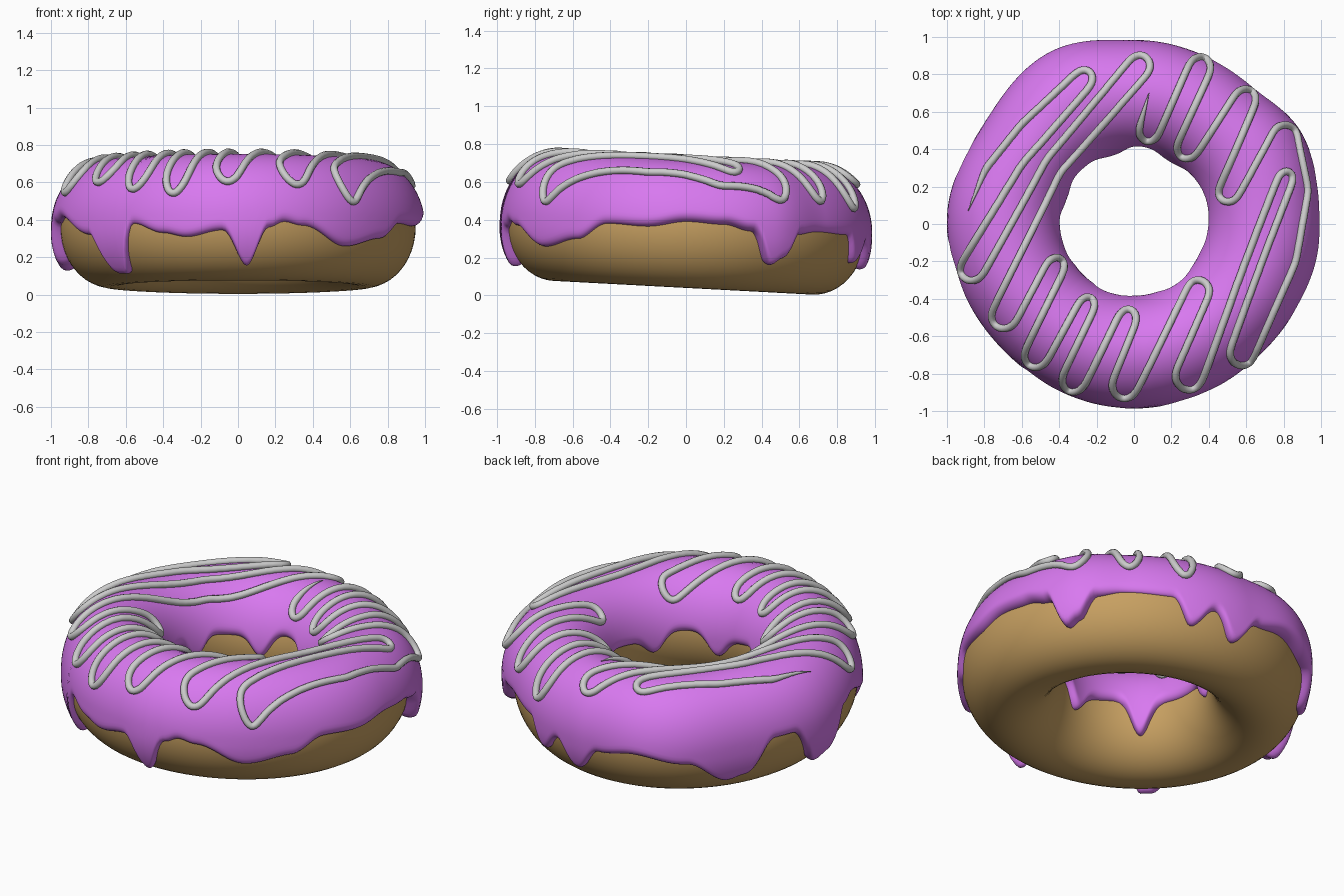
import bpy, bmesh, math
from mathutils import Vector, Matrix
from mathutils.bvhtree import BVHTree

if "Cube" in bpy.data.objects:
    bpy.data.objects.remove(bpy.data.objects["Cube"])

R, A, B, ZC = 0.685, 0.265, 0.32, 0.36     # ring radius, tube half width / height, centre height
SLOPE = 0.053                              # the whole ring leans slightly backwards
TILT = (Matrix.Translation((0, 0, ZC)) @ Matrix.Rotation(-SLOPE, 4, 'X')
        @ Matrix.Translation((0, 0, -ZC)))


def material(name, rgb):
    m = bpy.data.materials.new(name)
    m.diffuse_color = (*rgb, 1)
    m.use_nodes = True
    m.node_tree.nodes["Principled BSDF"].inputs["Base Color"].default_value = m.diffuse_color
    return m


def table(keys, a):
    """Smooth periodic lookup over (degrees, value) pairs."""
    a %= 360
    k = [(keys[-1][0] - 360, keys[-1][1])] + keys + [(keys[0][0] + 360, keys[0][1])]
    for (a0, v0), (a1, v1) in zip(k, k[1:]):
        if a0 <= a <= a1:
            f = (a - a0) / (a1 - a0)
            return v0 + (v1 - v0) * (0.5 - 0.5 * math.cos(math.pi * f))


def tube_point(az, t, off=0.0):
    n = Vector((math.cos(t) / A, math.sin(t) / B)).normalized()
    r = R + A * math.cos(t) + off * n.x
    return Vector((r * math.cos(az), r * math.sin(az), ZC + B * math.sin(t) + off * n.y))


def grid_object(name, rows, wrap, mat):
    """Skin a closed loop of cross-sections."""
    bm = bmesh.new()
    vs = [[bm.verts.new(TILT @ p) for p in row] for row in rows]
    n, m = len(vs), len(vs[0])
    for i in range(n):
        for j in range(m if wrap else m - 1):
            a, b = vs[i], vs[(i + 1) % n]
            k = (j + 1) % m
            bm.faces.new((a[j], b[j], b[k], a[k])).smooth = True
    me = bpy.data.meshes.new(name)
    bm.to_mesh(me)
    bm.free()
    me.materials.append(mat)
    ob = bpy.data.objects.new(name, me)
    bpy.context.collection.objects.link(ob)
    return ob


# Dough ring
rows = [[tube_point(2 * math.pi * i / 128, 2 * math.pi * j / 48) for j in range(48)]
        for i in range(128)]
grid_object("dough", rows, True, material("dough_brown", (0.57, 0.35, 0.12)))

# Icing: height of the outer drip edge, and outer radius, by compass angle
edge = [(0, .39), (12, .375), (21, .34), (28, .17), (32, .20), (38, .32), (46, .335), (63, .32),
        (70, .17), (78, .28), (86, .14), (95, .28), (108, .31), (125, .27), (139, .14), (145, .16),
        (156, .36), (163, .36), (173, .14), (178, .17), (187, .38), (194, .41), (214, .32),
        (223, .13), (227, .13), (234, .38), (245, .33), (253, .31), (265, .345), (273, .17),
        (280, .36), (285, .39), (291, .37), (308, .26), (323, .30), (334, .38), (348, .365)]
outer = [(0, 1.0), (28, 1.02), (50, .97), (90, .985), (114, 1.025), (148, .965),
         (178, 1.0), (225, .97), (270, .985), (315, .97)]
inner_drips = [(60, .10), (107, .13), (160, .13), (225, .2), (280, .11), (330, .09)]


def inner_edge(d):
    z = 0.42 + 0.015 * math.sin(math.radians(5 * d))
    for c, h in inner_drips:
        x = (d - c + 180) % 360 - 180
        z -= h * math.exp(-(x / 10) ** 2)
    return z


def icing_row(az):
    d = math.degrees(az)
    lean = SLOPE * math.sin(az)
    t0 = math.asin(max(-.95, (table(edge, d) + .95 * lean - ZC) / B))
    t1 = math.pi - math.asin((inner_edge(d) + .42 * lean - ZC) / B)
    side = table(outer, d) - R - A
    row, m = [], 44
    for j in range(m + 1):
        t = t0 + (t1 - t0) * (0.5 - 0.5 * math.cos(math.pi * j / m))
        s = max(0, min(1, min(t - t0, t1 - t) * 0.3 / 0.045))
        th = 0.036 + (side - 0.036) * max(0, math.cos(t))
        th += 0.022 * max(0, -math.sin(t))
        row.append(tube_point(az, t, -0.004 + (th + 0.004) * math.sqrt(1 - (1 - s) ** 2)))
    return row


rows = [icing_row(2 * math.pi * i / 360) for i in range(360)]
icing = grid_object("icing", rows, False, material("icing_pink", (0.69, 0.19, 0.87)))

# Drizzle: centres of the hairpin turns with their half widths (0 = pass through)
turns = [(-.88, .07, 0), (-.79, .29, 0), (-.60, .53, 0), (-.26, .78, .05), (-.60, .32, 0),
         (-.86, -.24, .065), (-.47, .35, 0), (.03, .84, .06), (-.40, .28, 0), (-.69, -.49, .07),
         (-.42, -.22, .05), (-.52, -.70, .065), (-.25, -.43, .045), (-.32, -.83, .065),
         (-.03, -.50, .05), (-.05, -.86, .07), (.35, -.36, .06), (.29, -.81, .075),
         (.81, .25, .04), (.57, -.69, .065), (.86, -.20, 0), (.925, .18, 0), (.80, .46, .07),
         (.51, .17, .055), (.59, .66, .06), (.29, .41, .06), (.35, .83, .06),
         (.08, .50, .055), (.08, .70, 0)]
P = [Vector(t[:2]) for t in turns]
raw = []
for i, (c, t) in enumerate(zip(P, turns)):
    w = t[2]
    if not w:
        raw.append(c)
        continue
    a, b = (P[i - 1] - c).normalized(), (P[i + 1] - c).normalized()
    d = -(a + b).normalized()
    p = Vector((-d.y, d.x))
    if (a - b).dot(p) < 0:
        p = -p
    raw += [c + w * (math.cos(q) * p + math.sin(q) * d)
            for q in (math.pi * k / 8 for k in range(9))]
path = []
for a, b in zip(raw, raw[1:]):
    n = max(1, round((b - a).length / 0.014))
    path += [a.lerp(b, k / n) for k in range(n)]
path.append(raw[-1])
for _ in range(8):
    path = [path[0]] + [(path[i - 1] + 2 * path[i] + path[i + 1]) / 4
                        for i in range(1, len(path) - 1)] + [path[-1]]

# Lay the drizzle on the icing
tree = BVHTree.FromPolygons([v.co for v in icing.data.vertices],
                            [f.vertices[:] for f in icing.data.polygons])
spots = []
for q in path:
    hit, nor, _, _ = tree.ray_cast(Vector((q.x, q.y, 2)), Vector((0, 0, -1)))
    if hit:
        spots.append(hit + (nor if nor.z > 0 else -nor) * 0.01)
cu = bpy.data.curves.new("drizzle", 'CURVE')
cu.dimensions = '3D'
cu.bevel_depth, cu.bevel_resolution, cu.use_fill_caps = 0.02, 3, True
sp = cu.splines.new('POLY')
sp.points.add(len(spots) - 1)
for i, s in enumerate(spots):
    sp.points[i].co = (*s, 1)
    sp.points[i].radius = min(1, 0.1 + i / 20, 0.1 + (len(spots) - 1 - i) / 14)
sp.use_smooth = True
drizzle = bpy.data.objects.new("drizzle", cu)
bpy.context.collection.objects.link(drizzle)
bpy.context.view_layer.objects.active = drizzle
drizzle.select_set(True)
bpy.ops.object.convert(target='MESH')
bpy.ops.object.shade_smooth()
